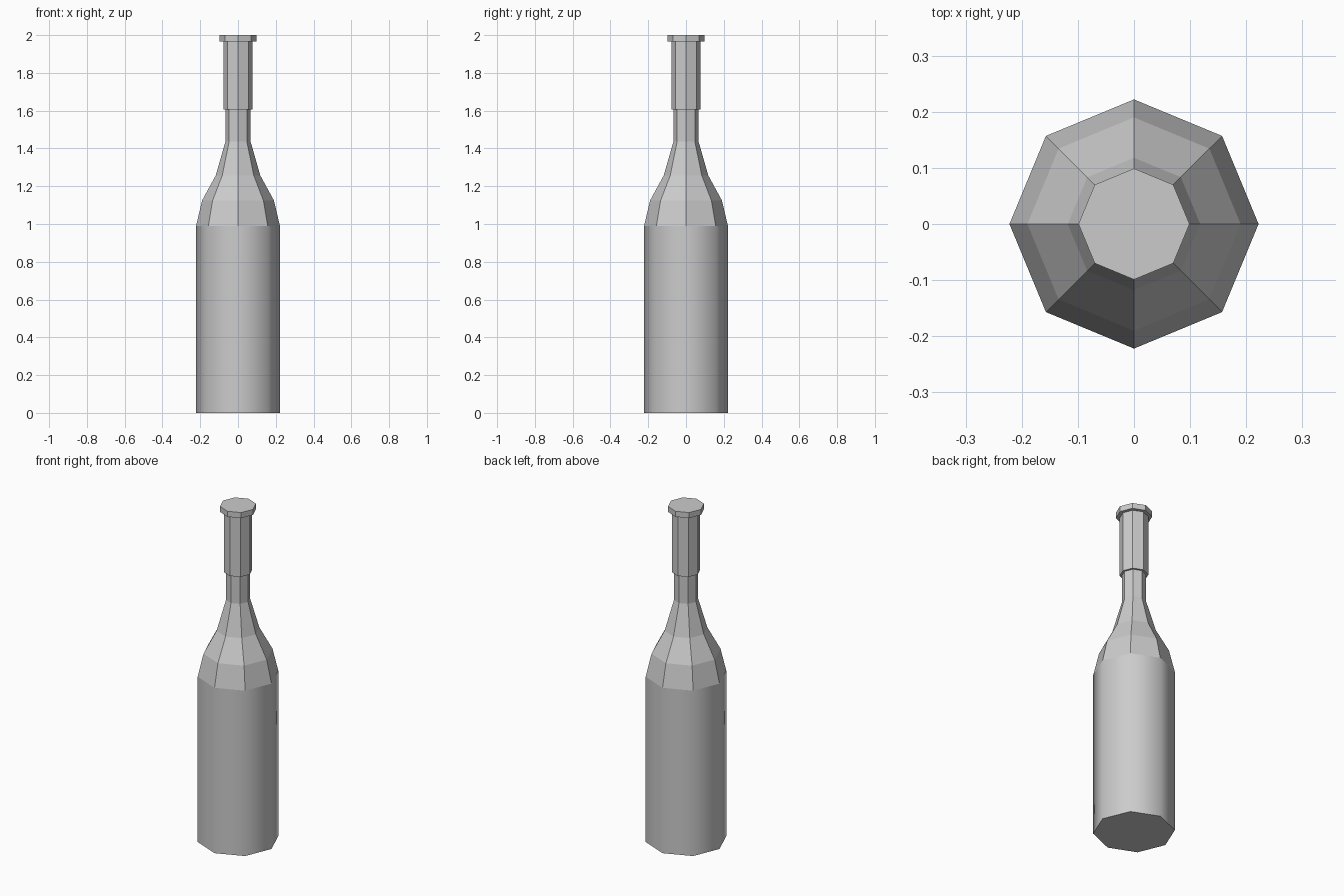
import bpy, bmesh
from math import cos, sin, pi

if "Cube" in bpy.data.objects:
    bpy.data.objects.remove(bpy.data.objects["Cube"])

SIDES = 8


def lathe(name, profile, cap_bottom=False, cap_top=False, smooth=False):
    """Revolve (radius, height) points into an eight-sided shell."""
    bm = bmesh.new()
    rings = [[bm.verts.new((r * cos(2 * pi * i / SIDES), r * sin(2 * pi * i / SIDES), z))
              for i in range(SIDES)] for r, z in profile]
    for low, high in zip(rings, rings[1:]):
        for i in range(SIDES):
            j = (i + 1) % SIDES
            bm.faces.new((low[i], low[j], high[j], high[i])).smooth = smooth
    if cap_bottom:
        bm.faces.new(rings[0][::-1])
        for e in bm.edges:
            if all(v in rings[0] for v in e.verts):
                e.smooth = False
    if cap_top:
        bm.faces.new(rings[-1])
    mesh = bpy.data.meshes.new(name)
    bm.to_mesh(mesh)
    bm.free()
    obj = bpy.data.objects.new(name, mesh)
    bpy.context.collection.objects.link(obj)
    return obj


# Smooth-shaded lower body with flat base
lathe("bottle_body", [(0.222, 0), (0.222, 0.99)], cap_bottom=True, smooth=True)

# Faceted shoulder tapering into the slim neck
lathe("shoulder_and_neck", [(0.222, 0.99), (0.19, 1.125), (0.118, 1.257),
                            (0.066, 1.438), (0.066, 1.605)])

# Wider sleeve around the upper neck, with a ledge beneath
lathe("neck_sleeve", [(0.066, 1.605), (0.078, 1.605), (0.078, 1.967)])

# Flat cap on top
lathe("bottle_cap", [(0.078, 1.967), (0.099, 1.967), (0.099, 2.0)], cap_top=True)
